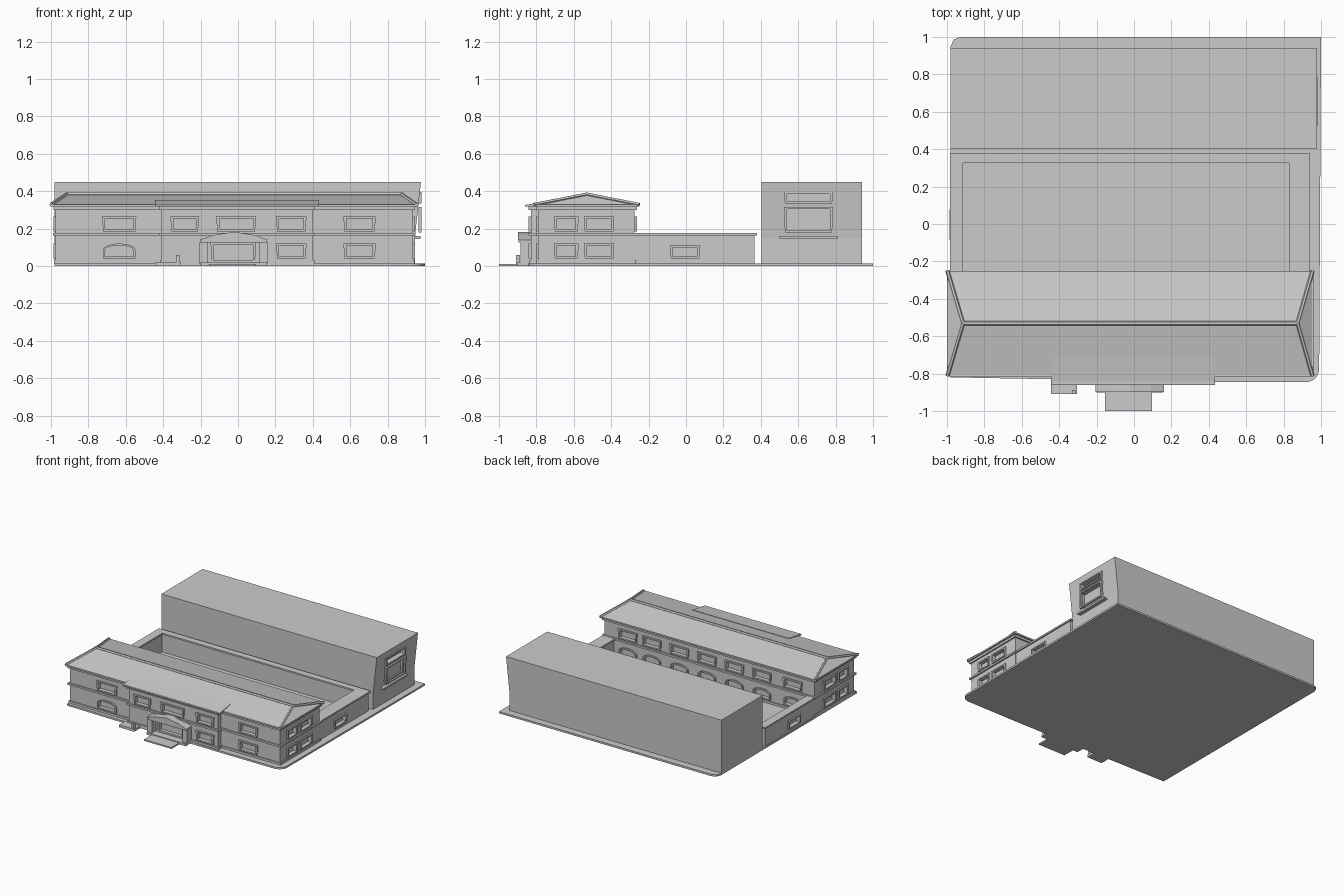
import bpy, bmesh, math
from mathutils import Vector

if "Cube" in bpy.data.objects:
    bpy.data.objects.remove(bpy.data.objects["Cube"])

grey = bpy.data.materials.new("warm_grey")
grey.diffuse_color = (0.6, 0.6, 0.6, 1)
grey.use_nodes = True
grey.node_tree.nodes["Principled BSDF"].inputs["Base Color"].default_value = grey.diffuse_color


def finish(bm, name):
    bmesh.ops.recalc_face_normals(bm, faces=bm.faces)
    me = bpy.data.meshes.new(name)
    bm.to_mesh(me)
    bm.free()
    ob = bpy.data.objects.new(name, me)
    bpy.context.collection.objects.link(ob)
    me.materials.append(grey)
    return ob


def add_prism(bm, rings):
    """Close a stack of matching point loops into a solid."""
    loops = [[bm.verts.new(p) for p in r] for r in rings]
    for a, b in zip(loops, loops[1:]):
        for i in range(len(a)):
            j = (i + 1) % len(a)
            bm.faces.new((a[i], a[j], b[j], b[i]))
    bm.faces.new(loops[0])
    bm.faces.new(loops[-1])


def outline(name, pts, z0, z1):
    bm = bmesh.new()
    add_prism(bm, [[(x, y, z) for x, y in pts] for z in (z0, z1)])
    return finish(bm, name)


def box(name, x0, x1, y0, y1, z0, z1):
    return outline(name, [(x0, y0), (x1, y0), (x1, y1), (x0, y1)], z0, z1)


def facing(side, wall):
    """Map along-wall, outward, up to world coordinates."""
    return {"front": lambda u, d, z: (u, wall - d, z),
            "back": lambda u, d, z: (u, wall + d, z),
            "right": lambda u, d, z: (wall + d, u, z),
            "left": lambda u, d, z: (wall - d, u, z)}[side]


def opening(u0, u1, z0, z1, grow=0.0, arch=False):
    m, h = (u0 + u1) / 2, (u1 - u0) / 2 + grow
    pts = [(m - h, z0 - grow), (m + h, z0 - grow)]
    if arch:
        rise = 0.022
        pts += [(m + h * math.cos(t), z1 - rise + (rise + grow) * math.sin(t))
                for t in (i * math.pi / 8 for i in range(9))]
    else:
        pts += [(m + h + grow / 2, z1 + grow), (m - h - grow / 2, z1 + grow)]
    return pts


def windows(wall_ob, name, side, wall, specs, depth=0.02):
    """Cut recesses into a wall and add raised surrounds."""
    place = facing(side, wall)
    cut, trim = bmesh.new(), bmesh.new()
    for u0, u1, z0, z1, arch in specs:
        inner = opening(u0, u1, z0, z1, 0, arch)
        outer = opening(u0, u1, z0, z1, 0.011, arch)
        add_prism(cut, [[place(u, d, z) for u, z in inner] for d in (-depth, 0.03)])
        loops = [[trim.verts.new(place(u, d, z)) for u, z in p]
                 for p, d in ((outer, -0.002), (outer, 0.012), (inner, 0.012), (inner, -0.002))]
        for a, b in zip(loops, loops[1:] + loops[:1]):
            for i in range(len(a)):
                j = (i + 1) % len(a)
                trim.faces.new((a[i], a[j], b[j], b[i]))
    finish(trim, name + "_surrounds")
    cutter = finish(cut, "cutter")
    mod = wall_ob.modifiers.new("recess", "BOOLEAN")
    mod.operation, mod.solver, mod.object = "DIFFERENCE", "EXACT", cutter
    bpy.context.view_layer.objects.active = wall_ob
    bpy.ops.object.modifier_apply(modifier=mod.name)
    bpy.data.objects.remove(cutter)


def beam(name, a, b, r):
    a, b = Vector(a), Vector(b)
    q = (b - a).to_track_quat("Z", "Y")
    ring = [q @ Vector((r * math.cos(i * math.pi / 3), r * math.sin(i * math.pi / 3), 0)) for i in range(6)]
    bm = bmesh.new()
    add_prism(bm, [[a + p for p in ring], [b + p for p in ring]])
    return finish(bm, name)


# Ground slab with one rounded corner
corner = [(0.92 + 0.07 * math.cos(t), -0.775 + 0.07 * math.sin(t))
          for t in (-math.pi / 2 + i * math.pi / 12 for i in range(7))]
outline("ground_slab", [(-0.98, -0.82), (0.4, -0.845)] + corner
        + [(1.0, 1.0), (-0.93, 1.0), (-0.965, 0.985), (-0.98, 0.95)], 0, 0.015)

# Front building: walls step forward in the middle
L, R, F, C, B = -0.975, 0.935, -0.79, -0.83, -0.275
footprint = [(L, F), (-0.41, F), (-0.41, C), (0.40, C), (0.40, F), (R, F), (R, B), (L, B)]
main = outline("main_walls", footprint, 0.01, 0.322)


def band(name, g, z0, z1):
    pts = [(L - g, F - g), (-0.41 - g, F - g), (-0.41 - g, C - g), (0.40 + g, C - g),
           (0.40 + g, F - g), (R + g, F - g), (R + g, B + g), (L - g, B + g)]
    return outline(name, pts, z0, z1)


band("plinth", 0.008, 0.01, 0.032)
band("storey_band", 0.013, 0.163, 0.178)
band("cornice", 0.012, 0.300, 0.322)
band("eaves", 0.025, 0.318, 0.330)

up, low = (0.197, 0.255), (0.052, 0.11)
windows(main, "outer_front", "front", F,
        [(-0.71, -0.56, *up, False), (0.58, 0.72, *up, False),
         (-0.71, -0.56, *low, True), (0.58, 0.72, *low, False)])
windows(main, "middle_front", "front", C,
        [(-0.345, -0.225, *up, False), (-0.10, 0.08, *up, False), (0.22, 0.35, *up, False),
         (0.22, 0.35, *low, False), (-0.13, 0.08, 0.03, 0.115, False)])
for side, wall in (("right", R), ("left", L)):
    windows(main, side + "_end", side, wall,
            [(a, b, *z, False) for z in (up, low) for a, b in ((-0.69, -0.59), (-0.53, -0.40))])
windows(main, "courtyard", "back", B,
        [(x - 0.07, x + 0.07, *z, z is low) for z in (up, low)
         for x in (-0.78, -0.5, -0.25, 0.0, 0.25, 0.5, 0.72)])

# Hipped roof with a lower front extension
ridge = [(-0.915, -0.53, 0.383), (0.875, -0.53, 0.383)]
eave = [(-0.998, -0.812, 0.328), (0.955, -0.812, 0.328), (0.955, -0.25, 0.328), (-0.998, -0.25, 0.328)]
bm = bmesh.new()
e, r = [bm.verts.new(p) for p in eave], [bm.verts.new(p) for p in ridge]
for f in ((e[0], e[1], r[1], r[0]), (e[1], e[2], r[1]), (e[2], e[3], r[0], r[1]),
          (e[3], e[0], r[0]), (e[3], e[2], e[1], e[0])):
    bm.faces.new(f)
finish(bm, "hipped_roof")
bm = bmesh.new()
add_prism(bm, [[(x, -0.862, 0.318), (x, -0.862, 0.327), (x, -0.70, 0.353), (x, -0.70, 0.318)]
               for x in (-0.445, 0.432)])
finish(bm, "front_roof_extension")
beam("ridge_cap", *ridge, 0.012)
for i, p in enumerate(eave):
    beam("hip_cap", p, ridge[0 if i in (0, 3) else 1], 0.011)

# Courtyard walls on three sides with coping
wing_l = box("left_wing", -0.975, -0.925, -0.28, 0.365, 0.01, 0.165)
wing_r = box("right_wing", 0.845, 0.93, -0.28, 0.365, 0.01, 0.165)
box("rear_wing", -0.93, 0.85, 0.335, 0.365, 0.01, 0.165)
box("left_coping", -0.985, -0.915, -0.28, 0.38, 0.163, 0.176)
box("right_coping", 0.83, 0.94, -0.28, 0.38, 0.163, 0.176)
box("rear_coping", -0.92, 0.835, 0.325, 0.38, 0.163, 0.176)
windows(wing_r, "right_wing", "right", 0.93, [(-0.07, 0.06, 0.052, 0.1, False)])
windows(wing_l, "left_wing", "left", -0.975, [(-0.07, 0.06, 0.052, 0.1, False)])

# Tall rear block with one leaning end
bm = bmesh.new()
add_prism(bm, [[(-0.98, y, 0.01), (0.945, y, 0.01), (0.945, y, 0.15), (0.978, y, 0.45), (-0.98, y, 0.45)]
               for y in (0.405, 0.94)])
hall = finish(bm, "rear_hall")
windows(hall, "hall_end", "right", 0.968, [(0.54, 0.77, 0.19, 0.305, False), (0.54, 0.77, 0.345, 0.385, False)],
        depth=0.03)
box("hall_sill", 0.93, 0.975, 0.50, 0.81, 0.145, 0.16)

# Entrance porch with shallow pediment
for x in (-0.185, 0.135):
    box("porch_pier", x - 0.022, x + 0.022, -0.885, -0.82, 0.01, 0.13)
box("porch_lintel", -0.20, 0.155, -0.895, -0.82, 0.125, 0.142)
bm = bmesh.new()
add_prism(bm, [[(-0.205, y, 0.14), (0.16, y, 0.14), (0.09, y, 0.166), (-0.02, y, 0.183), (-0.13, y, 0.166)]
               for y in (-0.898, -0.82)])
finish(bm, "porch_pediment")
box("entrance_landing", -0.20, 0.155, -0.90, -0.82, 0, 0.018)
box("entrance_step", -0.155, 0.095, -1.0, -0.89, 0, 0.012)

# Small side steps with a post
box("side_step", -0.445, -0.305, -0.91, -0.82, 0, 0.02)
box("side_post", -0.332, -0.312, -0.908, -0.888, 0.01, 0.058)
